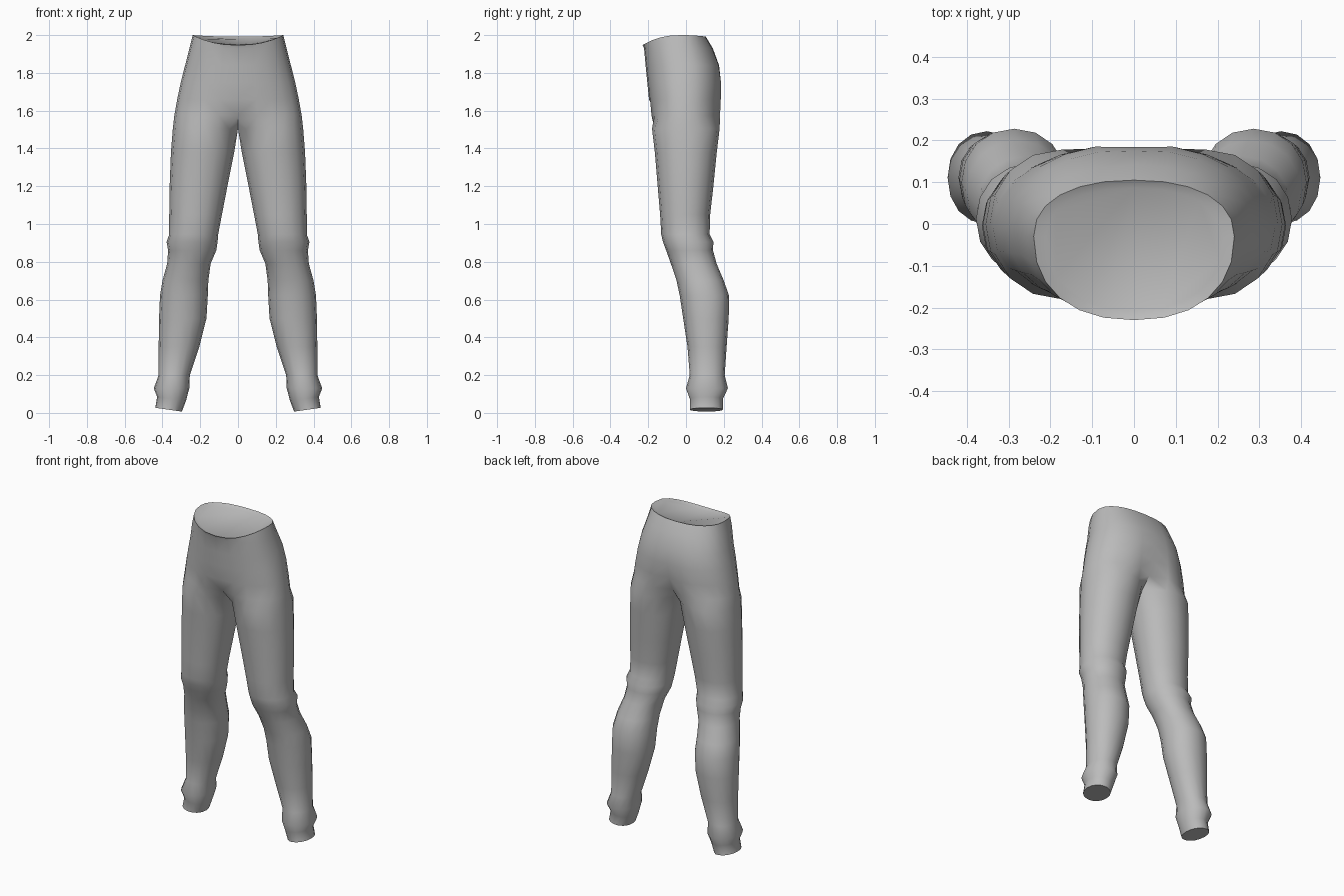
import bpy, bmesh, math

if "Cube" in bpy.data.objects:
    bpy.data.objects.remove(bpy.data.objects["Cube"], do_unlink=True)

N = 16  # points round a leg: 0 inner, 4 front, 8 outer, 12 back

# leg sections from hem to crotch: z, inner x, outer x, front y, back y
LEG = [
    (0.017, 0.297, 0.438, 0.020, 0.195), (0.075, 0.275, 0.428, 0.020, 0.195),
    (0.130, 0.258, 0.446, 0.000, 0.222), (0.200, 0.255, 0.420, 0.020, 0.205),
    (0.350, 0.205, 0.420, 0.008, 0.215), (0.500, 0.167, 0.418, -0.015, 0.226),
    (0.620, 0.160, 0.413, -0.033, 0.228), (0.700, 0.157, 0.400, -0.050, 0.200),
    (0.790, 0.145, 0.375, -0.080, 0.162), (0.860, 0.115, 0.370, -0.105, 0.143),
    (0.905, 0.108, 0.378, -0.122, 0.145), (0.945, 0.105, 0.364, -0.131, 0.125),
    (1.050, 0.085, 0.364, -0.137, 0.128), (1.200, 0.056, 0.362, -0.150, 0.145),
    (1.380, 0.020, 0.355, -0.165, 0.163), (1.505, 0.000, 0.345, -0.180, 0.178),
]

# hip sections: z, half width, front y, back y, front groove, back groove
HIP = [
    (1.575, 0.337, -0.188, 0.186, 0.030, 0.050), (1.660, 0.322, -0.196, 0.190, 0.0, 0.022),
    (1.750, 0.303, -0.205, 0.191, 0.0, 0.007), (1.840, 0.280, -0.214, 0.178, 0.0, 0.003),
    (1.930, 0.257, -0.222, 0.142, 0.0, 0.0), (2.000, 0.240, -0.230, 0.105, 0.0, 0.0),
]


def power(v, p):
    return math.copysign(abs(v) ** p, v)


def leg_ring(bm, z, xi, xo, yf, yb):
    ring = []
    for k in range(N):
        t = 2 * math.pi * k / N
        c = power(math.cos(t), 0.95)
        x = (xi + xo) / 2 - (xo - xi) / 2 * c
        y = (yf + yb) / 2 - (yb - yf) / 2 * power(math.sin(t), 0.95)
        if xi == 0 and k in (0, 1, N - 1):
            x = 0  # crotch seam
        tilt = -0.010 * c if z < 0.1 else 0
        ring.append(bm.verts.new((x, y, z + tilt)))
    return ring


def hip_ring(bm, z, w, yf, yb, gf, gb):
    """Half section, keyed by the matching leg point 2..14."""
    ring = {}
    mid = -0.03 if z > 1.9 else -0.01
    for k in range(2, 15):
        s = math.pi * (k - 2) / 12
        c = math.cos(s)
        x = 0 if k in (2, 14) else w * math.sin(s) ** 0.88
        depth = mid - yf if c > 0 else yb - mid
        y = mid - depth * power(c, 0.88)
        y += gf if k == 2 else -gb if k == 14 else 0
        zz = z
        if z == 2.0:  # waistband dips at the front
            zz -= 0.053 * max(0, c) ** 2 + 0.008 * max(0, -c) ** 2
        ring[k] = bm.verts.new((x, y, zz))
    return ring


def bridge(bm, lower, upper, ks):
    for k in ks:
        j = (k + 1) % N
        bm.faces.new((lower[k], lower[j], upper[j], upper[k]))


bm = bmesh.new()
legs = [leg_ring(bm, *row) for row in LEG]
hips = [hip_ring(bm, *row) for row in HIP]

# leg walls and closed hem
for lower, upper in zip(legs, legs[1:]):
    bridge(bm, lower, upper, range(N))
bm.faces.new(legs[0][::-1])

# hip walls, joined to the leg by a small gusset front and back
crotch = legs[-1]
for lower, upper in zip([crotch] + hips, hips):
    bridge(bm, lower, upper, range(2, 14))
bm.faces.new((crotch[1], crotch[2], hips[0][2]))
bm.faces.new((crotch[14], crotch[15], hips[0][14]))

# shallow dished top inside the waistband
rim = hips[-1]
dish = {}
for k, v in rim.items():
    x, y, z = v.co
    dish[k] = bm.verts.new((x * 0.88, -0.05 + (y + 0.05) * 0.88, z - 0.012))
bridge(bm, rim, dish, range(2, 14))
bm.faces.new([dish[k] for k in range(2, 15)])

mesh = bpy.data.meshes.new("trousers")
bm.to_mesh(mesh)
bm.free()
trousers = bpy.data.objects.new("trousers", mesh)
bpy.context.collection.objects.link(trousers)

# cloth colour
grey = bpy.data.materials.new("grey cloth")
grey.use_nodes = True
colour = (0.5, 0.5, 0.5, 1)
grey.diffuse_color = colour
grey.node_tree.nodes["Principled BSDF"].inputs["Base Color"].default_value = colour
mesh.materials.append(grey)

# other half
mirror = trousers.modifiers.new("mirror", 'MIRROR')
mirror.use_axis[0] = True
mirror.use_clip = True
mirror.merge_threshold = 0.0005

bpy.ops.object.select_all(action='DESELECT')
trousers.select_set(True)
bpy.context.view_layer.objects.active = trousers
bpy.ops.object.modifier_apply(modifier="mirror")
bpy.ops.object.shade_smooth_by_angle(angle=math.radians(60))
